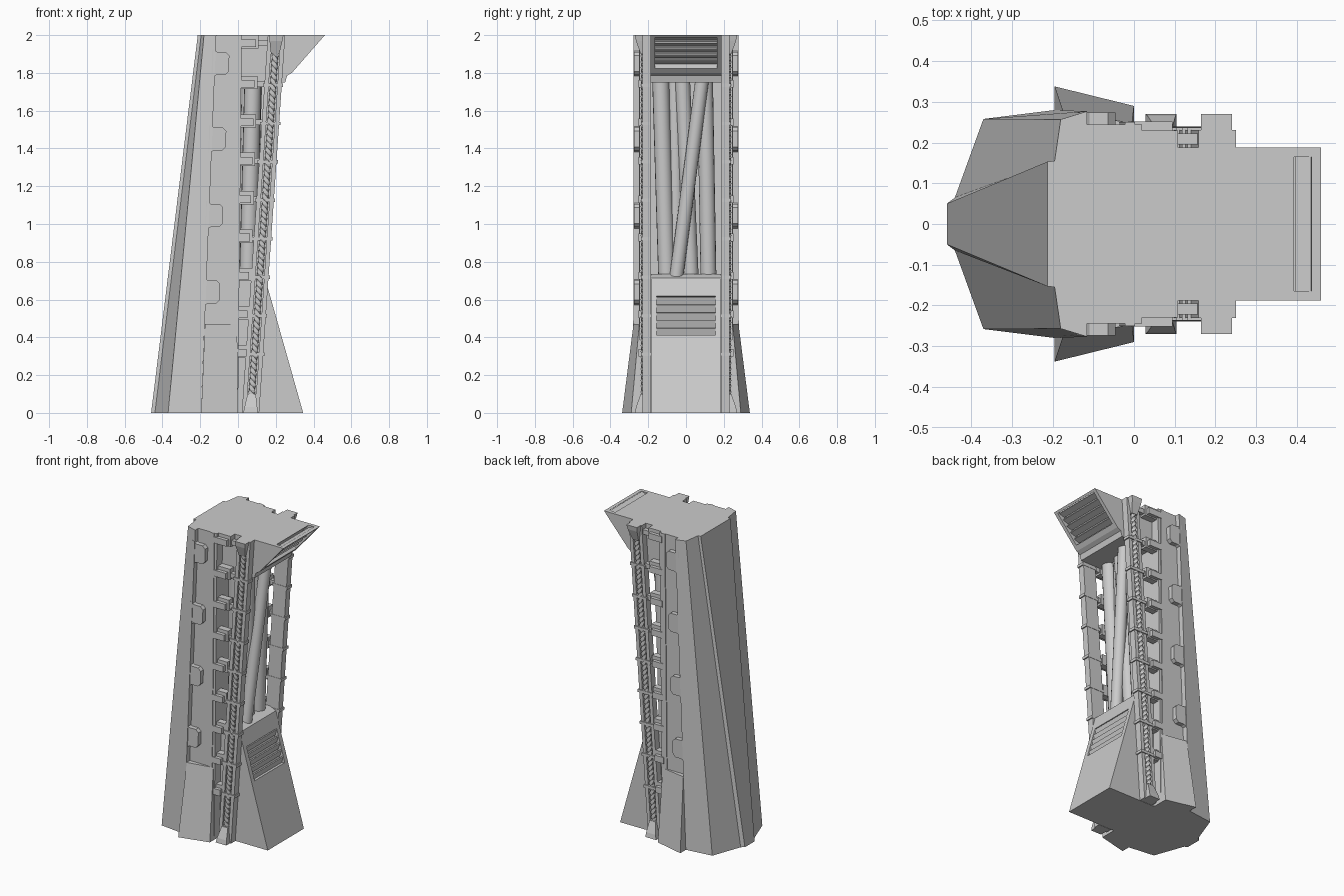
import bpy, bmesh, math
from mathutils import Matrix, Vector

if "Cube" in bpy.data.objects:
    bpy.data.objects.remove(bpy.data.objects["Cube"])


def finish(name, bm):
    bmesh.ops.recalc_face_normals(bm, faces=bm.faces)
    me = bpy.data.meshes.new(name)
    bm.to_mesh(me)
    bm.free()
    ob = bpy.data.objects.new(name, me)
    bpy.context.collection.objects.link(ob)
    return ob


def loft(name, rings):
    """Skin a closed solid through rings of equal point count."""
    bm = bmesh.new()
    vs = [[bm.verts.new(p) for p in r] for r in rings]
    n = len(rings[0])
    for a, b in zip(vs, vs[1:]):
        for i in range(n):
            j = (i + 1) % n
            bm.faces.new((a[i], a[j], b[j], b[i]))
    bm.faces.new(vs[0])
    bm.faces.new(vs[-1])
    return finish(name, bm)


def prism(name, xz, y0, y1):
    return loft(name, [[(x, y, z) for x, z in xz] for y in (y0, y1)])


def box(name, x0, x1, y0, y1, z0, z1):
    return prism(name, [(x0, z0), (x1, z0), (x1, z1), (x0, z1)], y0, y1)


def slab(name, c, size, tilt):
    """Box turned about the y axis."""
    bm = bmesh.new()
    m = Matrix.Translation(c) @ Matrix.Rotation(tilt, 4, 'Y') @ Matrix.Diagonal((*size, 1))
    bmesh.ops.create_cube(bm, size=1, matrix=m)
    return finish(name, bm)


def tube(name, a, b, r, sides=16):
    a, b = Vector(a), Vector(b)
    bm = bmesh.new()
    m = Matrix.Translation((a + b) / 2) @ (b - a).to_track_quat('Z', 'Y').to_matrix().to_4x4()
    bmesh.ops.create_cone(bm, cap_ends=True, segments=sides, radius1=r, radius2=r,
                          depth=(b - a).length, matrix=m)
    for f in bm.faces:
        f.smooth = len(f.verts) == 4
    return finish(name, bm)


def grille(body, name, a, b, f0, f1, half_w, slats, depth):
    """Cut a recess in a sloping face running a->b (x, z) and fill it with louvres."""
    a, b = Vector((a[0], 0, a[1])), Vector((b[0], 0, b[1]))
    d = b - a
    tilt = math.atan2(d.x, d.z)
    h = d.length * (f1 - f0)
    inward = Vector((-d.z, 0, d.x)).normalized()
    cut = slab(name + "_cutter", a + d * (f0 + f1) / 2, (2 * depth, 2 * half_w, h), tilt)
    cut.hide_render = True
    cut.hide_viewport = True
    mod = body.modifiers.new("recess", 'BOOLEAN')
    mod.operation, mod.solver, mod.object = 'DIFFERENCE', 'EXACT', cut
    for i in range(slats):
        p = a + d * (f0 + (f1 - f0) * (i + .5) / slats) + inward * depth * .5
        slab(name + "_louvre", p, (.008, 2 * half_w, h / slats * .95), tilt + .55)


# Faceted front shell, leaning back
def shell_ring(half, z):
    return [(x, y, z) for x, y in half] + [(x, -y, z) for x, y in reversed(half)]


loft("front_shell", [
    shell_ring([(-.46, .05), (-.44, .065), (-.37, .258), (-.195, .28)], 0),
    shell_ring([(-.213, .153), (-.195, .155), (-.18, .257), (-.115, .277)], 2)])

# Core column behind the shell
loft("core", [shell_ring([(-.25, .245), (0, .245)], 0),
              shell_ring([(-.15, .245), (.02, .245)], 2)])

# Rear foot with grille
foot_a, foot_b = (.345, 0), (.143, .715)
foot = prism("rear_foot", [(-.05, 0), foot_a, foot_b, (.10, .735), (-.05, .735)], -.186, .186)
grille(foot, "foot_grille", foot_a, foot_b, .575, .865, .155, 5, .03)

# Overhanging head with grille
head_a, head_b = (.285, 1.8), (.46, 2)
head = prism("head", [(-.12, 2), head_b, head_a, (.26, 1.785), (.25, 1.75), (-.1, 1.75)], -.188, .188)
grille(head, "head_grille", head_a, head_b, .12, .94, .165, 5, .05)

# Crossing pipes in the open back
for y0, y1, x0, x1, r in [(-.06, .09, .09, .15, .036), (-.10, -.135, .05, .08, .045),
                          (.03, -.02, .05, .09, .04), (.12, .10, .06, .11, .042),
                          (-.05, -.06, .04, .06, .04)]:
    tube("pipe", (x0, y0, .65), (x1, y1, 1.8), r)

levels = [.31 + .2035 * i for i in range(8)]
for s in (1, -1):
    # Flared side skirt
    loft("side_skirt", [
        [(-.195, s * .338, 0), (0, s * .29, 0), (0, s * .2, 0), (-.195, s * .2, 0)],
        [(-.175, s * .278, .47), (-.005, s * .247, .47), (-.005, s * .2, .47), (-.175, s * .2, .47)]])

    # Clamp pads on the shell edge
    for z in (.64, 1.045, 1.45, 1.85):
        e = -.195 + .04 * z
        prism("clamp_pad", [(e - .02, z - .078), (e + .01, z - .06), (e + .055, z - .06), (e + .073, z - .042),
                            (e + .075, z + .042), (e + .057, z + .06), (e + .012, z + .06), (e - .015, z + .078)],
              s * .24, s * .274)

    # Rear strut with an outer groove
    sec = [(0, .188), (0, .231), (.25, .231), (.25, .21), (.75, .21), (.75, .231), (1, .231), (1, .188)]
    loft("rear_strut", [[(x0 + .092 * u, s * y, z) for u, y in sec]
                        for x0, z in ((.02, 0), (.158, 2))])

    # Twisted rod in the groove
    rings = []
    for i in range(181):
        t = i / 180
        a = s * t * math.tau * 15
        rings.append([(.066 + .138 * (.04 + .92 * t) + .018 * math.cos(a + k * math.pi / 2),
                       s * .226 + .014 * math.sin(a + k * math.pi / 2), .08 + 1.84 * t) for k in range(4)])
    loft("twisted_rod", rings)

    # Rod end sockets
    for name, x, za, zb in (("lower_socket", .066, 0, .1), ("upper_socket", .203, 2, 1.9)):
        dx = .13 * (.05 if za == 0 else -.05)
        loft(name, [[(c + u * w, s * y, z) for u, y in ((-1, .19), (1, .19), (1, yo), (-1, yo))]
                    for c, w, yo, z in ((x, .038, .27, za), (x + dx * .3, .034, .265, za + (zb - za) * .3),
                                        (x + dx, .022, .24, zb))])

    # Ladder rungs and strut collars
    for z in levels + [1.95]:
        x0 = .02 + .069 * z
        xe = .01 * z
        wide = .028 + .02 * z
        if z < 1.9:
            box("strut_collar", x0 - .008, x0 + .099, s * .186, s * .237, z - .008, z + .01)
        box("rung_block", xe - .02, xe + wide + .022, s * .188, s * .23, z - .02, z + .05)
        box("rung_plate", xe - .02, xe + wide + .008, s * .2, s * .252, z - .012, z + .028)
        box("rung_neck", xe, x0 + .02, s * .195, s * .222, z - .008, z + .022)

    # Thin seam rail along the core edge
    loft("core_rail", [[(x, s * y, z) for x, y in ((c - .025, .2), (c, .2), (c, .25), (c - .025, .25))]
                       for c, z in ((-.012, .47), (.003, 2))])
